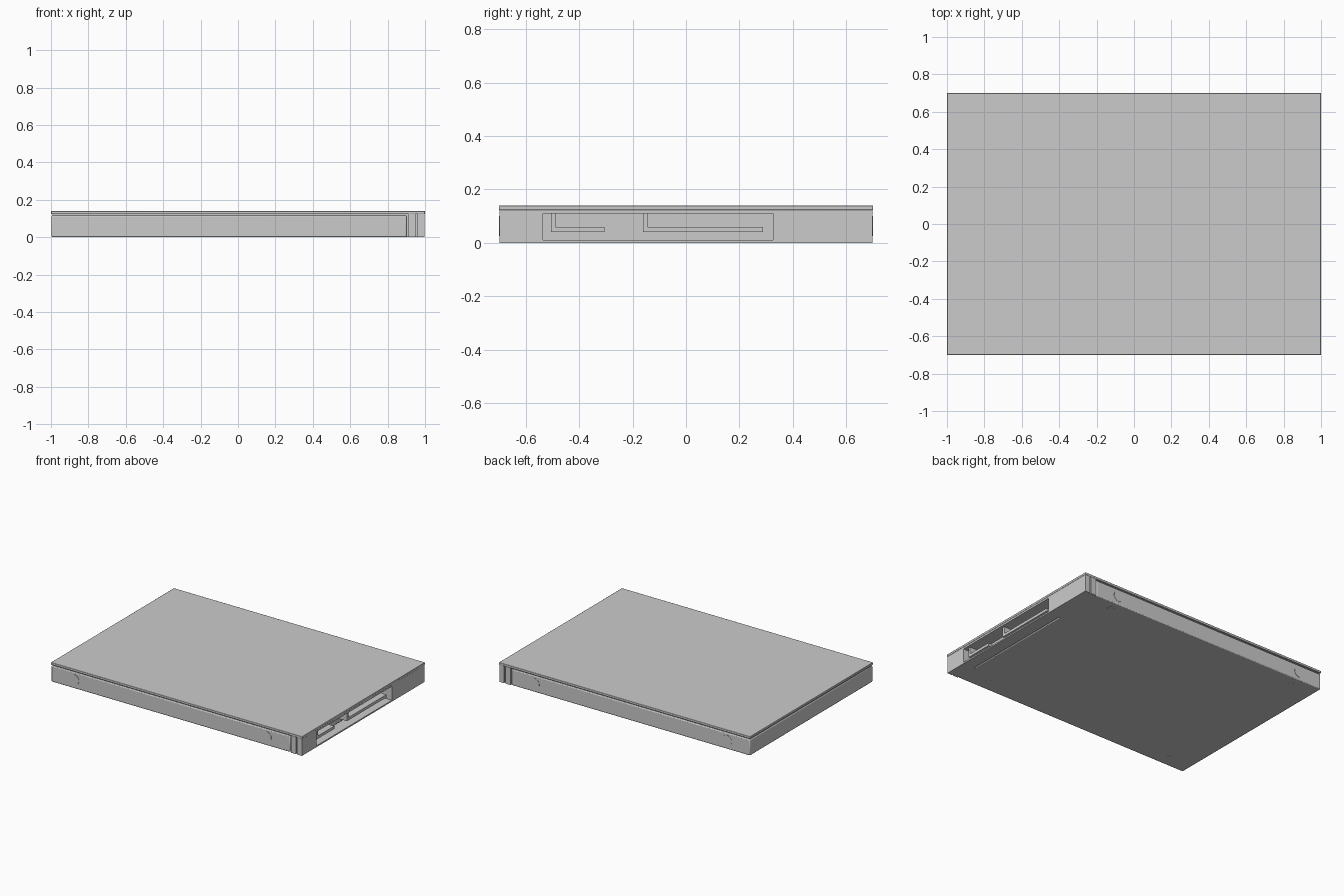
import bpy, math
from mathutils import Vector

if "Cube" in bpy.data.objects:
    bpy.data.objects.remove(bpy.data.objects["Cube"])


def box(name, x, y, z, bevel=0.0):
    """Axis-aligned box from (min, max) ranges, with optional bevel."""
    bpy.ops.mesh.primitive_cube_add(size=1)
    o = bpy.context.object
    o.name = name
    lo, hi = Vector((x[0], y[0], z[0])), Vector((x[1], y[1], z[1]))
    size, mid = hi - lo, (hi + lo) / 2
    for v in o.data.vertices:
        v.co = Vector([v.co[i] * size[i] + mid[i] for i in range(3)])
    if bevel:
        m = o.modifiers.new("bevel", 'BEVEL')
        m.width, m.segments = bevel, 2
        bpy.ops.object.shade_smooth_by_angle()
    return o


def disc(name, loc, r, rot=(0, 0, 0)):
    bpy.ops.mesh.primitive_cylinder_add(vertices=32, radius=r, depth=0.01,
                                        location=loc, rotation=rot)
    bpy.context.object.name = name
    bpy.ops.object.shade_smooth_by_angle()


def tongue(name, y0, y1):
    """L-shaped connector blade, extruded along x."""
    prof = [(y0, .04), (y1, .04), (y1, .06), (y0 + .016, .06),
            (y0 + .016, .11), (y0, .11)]
    n = len(prof)
    verts = [(x, y, z) for x in (.89, .98) for y, z in prof]
    faces = [tuple(range(n))[::-1], tuple(range(n, 2 * n))]
    faces += [(i, (i + 1) % n, (i + 1) % n + n, i + n) for i in range(n)]
    me = bpy.data.meshes.new(name)
    me.from_pydata(verts, [], faces)
    bpy.context.collection.objects.link(bpy.data.objects.new(name, me))


W = .698
# Lid, shadow-gap neck and main tray
box("lid", (-1, 1), (-.7, .7), (.123, .14), .003)
box("neck", (-.993, .9), (-.688, .688), (.11, .124))
box("tray", (-.998, .902), (-W, W), (.001, .116), .006)

# End cap: two ribs separated by a groove, around the connector opening
n0, n1 = -.535, .325
for name, x, w in (("end_groove_core", (.89, .99), .686),
                   ("inner_rib", (.91, .95), W), ("outer_rib", (.96, .998), W)):
    box(name + "_left", x, (-w, n0), (0, .123))
    box(name + "_right", x, (n1, w), (0, .123))
box("connector_floor", (.91, .998), (n0, n1), (0, .01))
box("connector_roof", (.89, .998), (n0, n1), (.11, .123))

# Connector blades
tongue("data_connector", -.505, -.305)
tongue("power_connector", -.16, .288)

# Mounting points on the sides and underneath
for x in (-.815, .717):
    for s in (-1, 1):
        disc("side_mount", (x, s * .695, .063), .038, (math.pi / 2, 0, 0))
        disc("bottom_mount", (x, s * .617, .005), .03)
